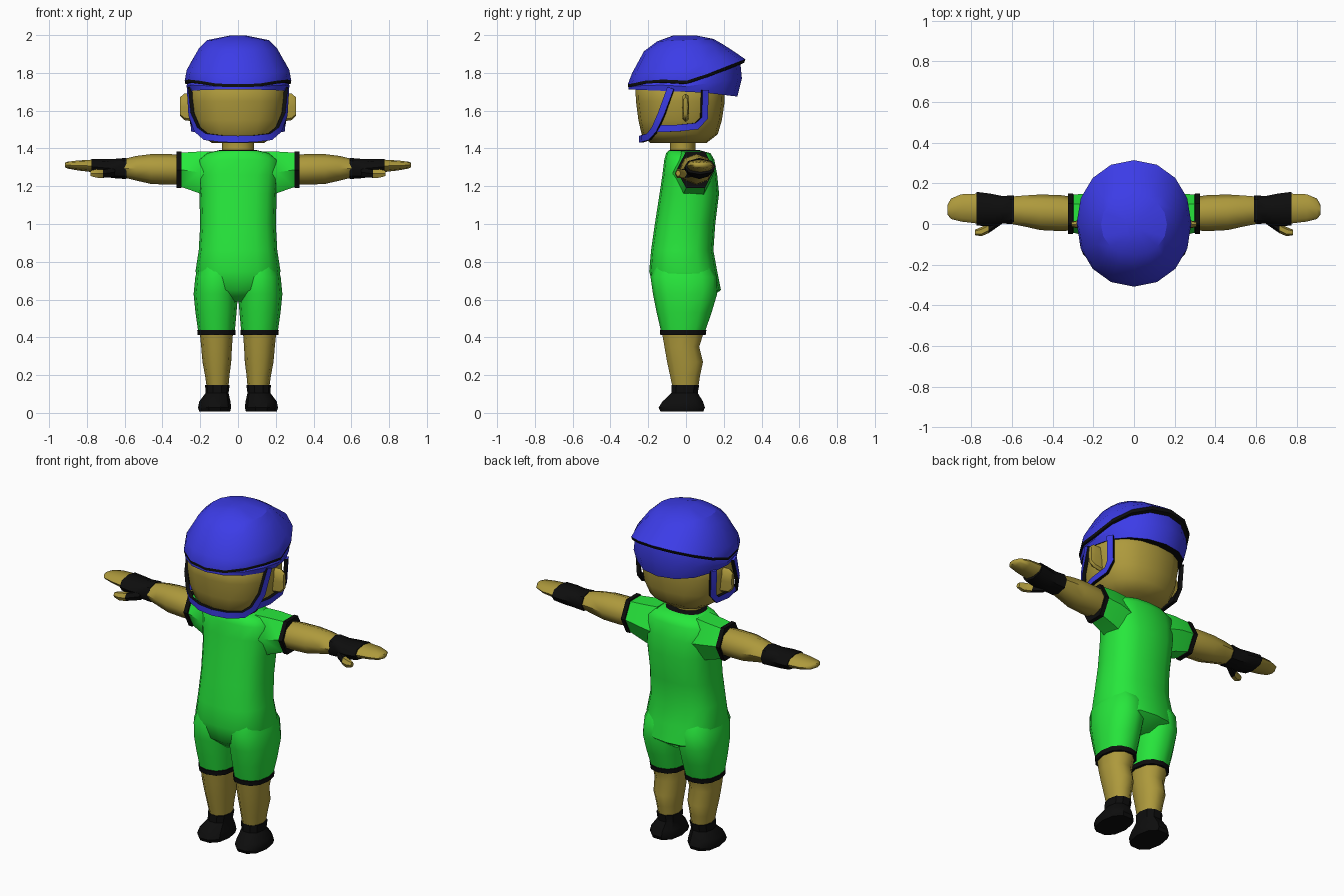
import bpy, bmesh, math
from mathutils import Vector


def material(name, rgb):
    m = bpy.data.materials.new(name)
    m.diffuse_color = (*rgb, 1)
    return m


SKIN = material("skin tan", (0.42, 0.32, 0.045))
GREEN = material("suit green", (0.02, 0.80, 0.045))
BLUE = material("helmet blue", (0.045, 0.045, 0.80))
BLACK = material("trim black", (0.004, 0.004, 0.004))


def finish(name, bm, mats, mirror=False, angle=50):
    bmesh.ops.recalc_face_normals(bm, faces=bm.faces)
    me = bpy.data.meshes.new(name)
    bm.to_mesh(me)
    bm.free()
    for m in mats:
        me.materials.append(m)
    ob = bpy.data.objects.new(name, me)
    bpy.context.collection.objects.link(ob)
    bpy.ops.object.select_all(action='DESELECT')
    ob.select_set(True)
    bpy.context.view_layer.objects.active = ob
    bpy.ops.object.shade_smooth_by_angle(angle=math.radians(angle))
    if mirror:
        ob.modifiers.new("Mirror", 'MIRROR').use_mirror_merge = False
    return ob


def loft(name, rings, mats, segs=None, axis='z', sides=16, power=2.0, mirror=False, angle=50):
    """Skin rings (t, u0, u1, v0, v1) along an axis; segs picks a material per band."""
    shape = []
    for k in range(sides):
        a = 2 * math.pi * k / sides
        shape.append([math.copysign(abs(f) ** (2 / power), f) if abs(f) > 1e-6 else 0
                      for f in (math.cos(a), math.sin(a))])
    mu, mv = max(s[0] for s in shape), max(s[1] for s in shape)
    bm = bmesh.new()
    loops = []
    for t, u0, u1, v0, v1 in rings:
        loop = []
        for su, sv in shape:
            u = (u0 + u1) / 2 + (u1 - u0) / 2 * su / mu
            v = (v0 + v1) / 2 + (v1 - v0) / 2 * sv / mv
            w = t(v) if callable(t) else t
            loop.append(bm.verts.new((u, v, w) if axis == 'z' else (w, u, v)))
        loops.append(loop)
    segs = segs or [0] * (len(rings) - 1)
    for a, b, mi in zip(loops, loops[1:], segs):
        for k in range(sides):
            j = (k + 1) % sides
            bm.faces.new((a[k], a[j], b[j], b[k])).material_index = mi
    bm.faces.new(loops[0][::-1]).material_index = segs[0]
    bm.faces.new(loops[-1]).material_index = segs[-1]
    return finish(name, bm, mats, mirror, angle)


def ramp(*pts):
    """Piecewise linear height along y."""
    def f(y):
        if y <= pts[0][0]:
            return pts[0][1]
        for (a, za), (b, zb) in zip(pts, pts[1:]):
            if y <= b:
                return za + (zb - za) * (y - a) / (b - a)
        return pts[-1][1]
    return f


def strap(name, path, width=0.036, thick=0.02):
    """Ribbon lying on the head: blue outside, black edges."""
    pts = [Vector(p) for p in path]
    bm = bmesh.new()
    loops = []
    for i, p in enumerate(pts):
        tan = (pts[min(i + 1, len(pts) - 1)] - pts[max(i - 1, 0)]).normalized()
        out = Vector((p.x, p.y + 0.03, 0)).normalized()
        side = tan.cross(out).normalized() * width / 2
        out = out * thick / 2
        loops.append([bm.verts.new(p + o) for o in (side + out, -side + out, -side - out, side - out)])
    for a, b in zip(loops, loops[1:]):
        for k in range(4):
            j = (k + 1) % 4
            bm.faces.new((a[k], a[j], b[j], b[k])).material_index = 0 if k == 0 else 1
    bm.faces.new(loops[0])
    bm.faces.new(loops[-1])
    finish(name, bm, [BLUE, BLACK], True, 30)


# Suit: torso with black neckline, shorts and sleeves with black hems
loft("torso", [
    (0.59, -0.08, 0.08, -0.10, 0.10), (0.65, -0.20, 0.20, -0.17, 0.185),
    (0.75, -0.225, 0.225, -0.195, 0.165), (0.86, -0.208, 0.208, -0.185, 0.145),
    (1.0, -0.20, 0.20, -0.165, 0.155), (1.16, -0.205, 0.205, -0.14, 0.175),
    (1.26, -0.215, 0.215, -0.125, 0.165), (1.34, -0.215, 0.215, -0.115, 0.15),
    (1.375, -0.17, 0.17, -0.105, 0.13), (1.387, -0.115, 0.115, -0.095, 0.085),
    (1.392, -0.095, 0.095, -0.085, 0.07)],
    [GREEN, BLACK], [0] * 9 + [1], power=2.5)
loft("shorts_leg", [
    (0.412, 0.014, 0.213, -0.136, 0.104), (0.438, 0.013, 0.216, -0.138, 0.108),
    (0.44, 0.016, 0.212, -0.134, 0.104), (0.53, 0.008, 0.225, -0.155, 0.135),
    (0.63, 0.0, 0.235, -0.175, 0.165), (0.72, 0.0, 0.226, -0.188, 0.165),
    (0.80, 0.02, 0.20, -0.16, 0.12)],
    [GREEN, BLACK], [1, 1, 0, 0, 0, 0], sides=12, power=2.3, mirror=True)
loft("sleeve", [
    (0.13, -0.08, 0.14, 1.13, 1.385), (0.21, -0.065, 0.15, 1.165, 1.383),
    (0.298, -0.043, 0.145, 1.195, 1.378), (0.30, -0.05, 0.15, 1.19, 1.384),
    (0.325, -0.05, 0.15, 1.19, 1.384)],
    [GREEN, BLACK], [0, 0, 1, 1], 'x', 6, mirror=True)

# Arms, gloves, hands and thumbs
loft("arm", [
    (0.28, -0.03, 0.13, 1.21, 1.365), (0.36, -0.035, 0.142, 1.208, 1.37),
    (0.46, -0.03, 0.145, 1.212, 1.37), (0.54, -0.012, 0.14, 1.23, 1.36),
    (0.60, 0.0, 0.135, 1.245, 1.345)], [SKIN], None, 'x', 8, mirror=True)
loft("glove", [
    (0.59, 0.0, 0.14, 1.238, 1.35), (0.65, 0.002, 0.138, 1.242, 1.345),
    (0.71, -0.01, 0.15, 1.25, 1.345), (0.775, -0.008, 0.158, 1.262, 1.345)],
    [BLACK], None, 'x', 8, power=2.3, mirror=True)
loft("hand", [
    (0.75, 0.0, 0.15, 1.272, 1.342), (0.85, 0.012, 0.146, 1.284, 1.336),
    (0.90, 0.025, 0.125, 1.293, 1.33), (0.916, 0.045, 0.095, 1.30, 1.325)],
    [SKIN], None, 'x', 8, power=2.3, mirror=True)
loft("thumb", [
    (0.65, 0.0, 0.05, 1.25, 1.30), (0.70, -0.035, 0.02, 1.246, 1.29),
    (0.715, -0.045, 0.005, 1.244, 1.288), (0.75, -0.06, -0.015, 1.245, 1.29),
    (0.782, -0.055, -0.028, 1.255, 1.282)],
    [SKIN, BLACK], [1, 1, 0, 0], 'x', 6, mirror=True)

# Lower legs and shoes
loft("lower_leg", [
    (0.12, 0.052, 0.163, -0.068, 0.062), (0.20, 0.045, 0.175, -0.085, 0.075),
    (0.27, 0.036, 0.188, -0.10, 0.09), (0.35, 0.032, 0.195, -0.114, 0.07),
    (0.43, 0.026, 0.203, -0.128, 0.095)], [SKIN], sides=10, power=2.2, mirror=True)
loft("shoe", [
    (0.008, 0.042, 0.205, -0.135, 0.092), (0.028, 0.036, 0.212, -0.145, 0.10),
    (0.06, 0.04, 0.205, -0.125, 0.09), (0.105, 0.05, 0.172, -0.078, 0.062),
    (0.148, 0.044, 0.174, -0.076, 0.07)], [BLACK], sides=10, power=2.3, mirror=True, angle=35)

# Head, neck and ears
loft("neck", [(1.35, -0.085, 0.085, -0.085, 0.05), (1.46, -0.085, 0.085, -0.085, 0.05)],
     [SKIN], sides=12)
loft("head", [
    (1.43, -0.14, 0.14, -0.19, 0.11), (1.475, -0.205, 0.205, -0.235, 0.168),
    (1.55, -0.24, 0.24, -0.252, 0.19), (1.65, -0.253, 0.253, -0.265, 0.205),
    (1.72, -0.252, 0.252, -0.268, 0.203), (1.78, -0.20, 0.20, -0.21, 0.16)],
    [SKIN], power=2.4)
loft("ear", [
    (0.22, -0.02, 0.016, 1.54, 1.69), (0.285, -0.02, 0.016, 1.55, 1.69),
    (0.308, -0.014, 0.01, 1.575, 1.67)], [SKIN], None, 'x', 8, power=4, mirror=True)

# Helmet: overhanging upper shell with a black seam, and a lower shell
seam = ramp((-0.30, 1.74), (-0.16, 1.772), (-0.03, 1.748), (0.13, 1.80), (0.313, 1.872))
edge = ramp((-0.30, 1.712), (0.0, 1.70), (0.1, 1.695), (0.27, 1.675))
loft("helmet_upper", [
    (lambda y: seam(y) - 0.02, -0.25, 0.25, -0.275, 0.265),
    (lambda y: seam(y) - 0.016, -0.279, 0.279, -0.307, 0.308),
    (seam, -0.282, 0.282, -0.308, 0.314),
    (ramp((-0.285, 1.80), (0.0, 1.815), (0.26, 1.915)), -0.272, 0.272, -0.285, 0.255),
    (ramp((-0.22, 1.915), (0.2, 1.952)), -0.205, 0.205, -0.222, 0.195),
    (ramp((-0.15, 1.967), (0.14, 1.98)), -0.162, 0.162, -0.152, 0.145),
    (1.999, -0.035, 0.035, -0.065, 0.05)],
    [BLUE, BLACK], [1, 1, 0, 0, 0, 0], power=2.1, angle=25)
loft("helmet_lower", [
    (lambda y: edge(y) + 0.012, -0.24, 0.24, -0.265, 0.20),
    (edge, -0.262, 0.262, -0.304, 0.272),
    (lambda y: (edge(y) + seam(y)) / 2, -0.274, 0.274, -0.304, 0.296),
    (lambda y: seam(y) - 0.012, -0.268, 0.268, -0.296, 0.288)],
    [BLUE, BLACK], [1, 0, 0], power=2.1, angle=30)

# Chin straps
strap("front_strap", [(0.258, -0.08, 1.72), (0.247, -0.13, 1.58), (0.215, -0.165, 1.50),
                      (0.17, -0.195, 1.462), (0.09, -0.228, 1.452), (0, -0.238, 1.449)])
strap("rear_strap", [(0.25, 0.10, 1.71), (0.242, 0.095, 1.56), (0.24, 0.055, 1.518),
                     (0.238, -0.05, 1.507), (0.215, -0.15, 1.505)])
